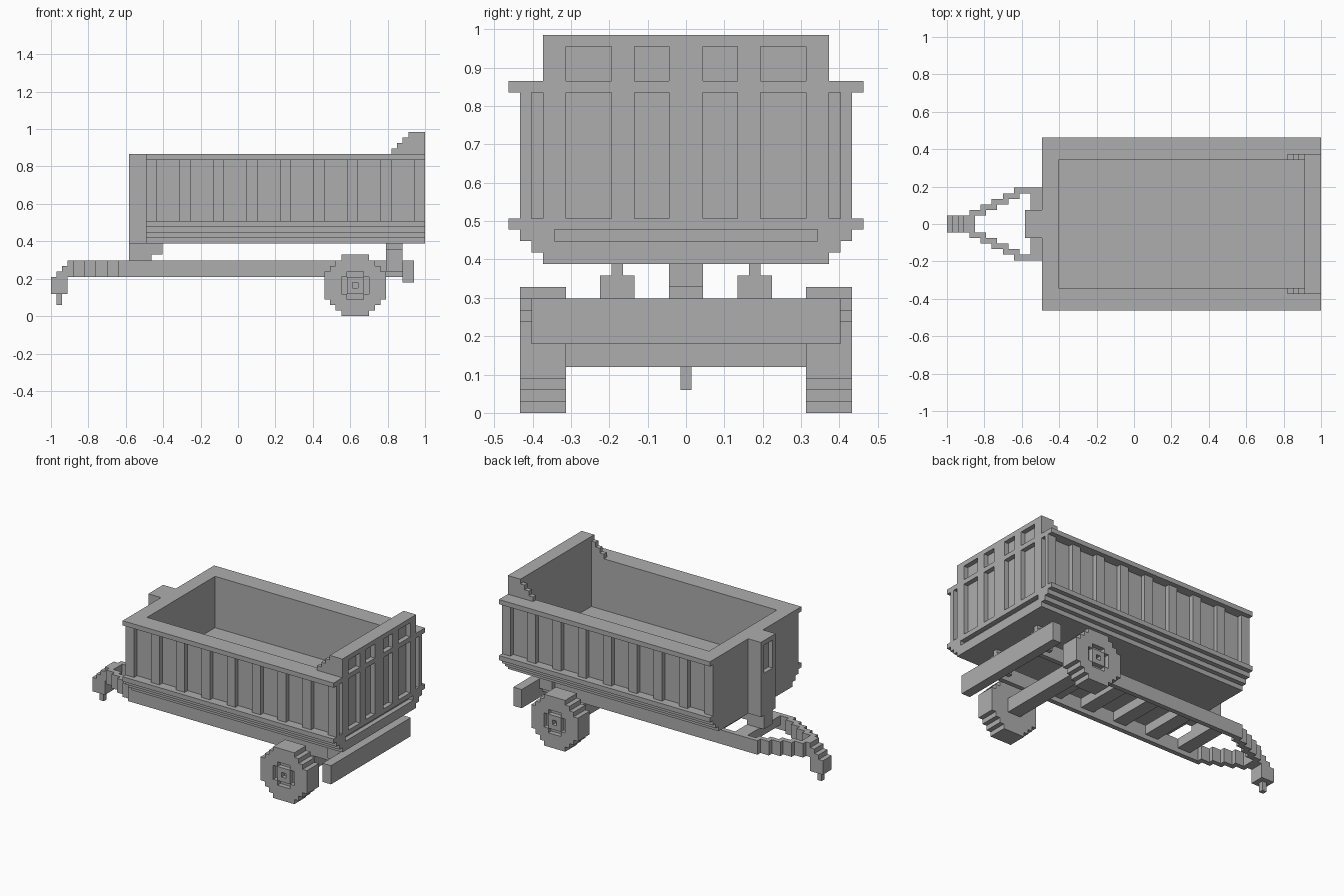
import bpy
import bmesh
from mathutils import Matrix, Vector

default_cube = bpy.data.objects.get("Cube")
if default_cube:
    bpy.data.objects.remove(default_cube, do_unlink=True)

UNIT = 2 / 67   # size of one block
HALF = 0.5      # the block grid is offset by half a block in x and y

paint = bpy.data.materials.new("plain_grey")
paint.use_nodes = True
GREY = (0.42, 0.42, 0.42, 1)
paint.diffuse_color = GREY
paint.node_tree.nodes["Principled BSDF"].inputs["Base Color"].default_value = GREY


class Part:
    """A named object made of boxes on the block grid."""

    def __init__(self, name):
        self.name = name
        self.bm = bmesh.new()

    def box(self, low, high):
        low, high = Vector(low) * UNIT, Vector(high) * UNIT
        size = Matrix.Diagonal((high - low).to_4d())
        size[3][3] = 1
        place = Matrix.Translation((low + high) / 2) @ size
        bmesh.ops.create_cube(self.bm, size=1, matrix=place)

    def beam(self, x0, x1, width, z0, z1):
        """Box centred on y = 0, reaching width on both sides."""
        y = width + HALF
        self.box((x0 + HALF, -y, z0), (x1 + HALF, y, z1))

    def pair(self, x0, x1, y0, y1, z0, z1):
        """Two boxes mirrored across y = 0."""
        a, b = y0 + HALF, y1 + HALF
        self.box((x0 + HALF, a, z0), (x1 + HALF, b, z1))
        self.box((x0 + HALF, -b, z0), (x1 + HALF, -a, z1))

    def finish(self):
        mesh = bpy.data.meshes.new(self.name)
        self.bm.to_mesh(mesh)
        self.bm.free()
        mesh.materials.append(paint)
        bpy.context.collection.objects.link(bpy.data.objects.new(self.name, mesh))


# Main levels of the body
FRONT, BACK, PANEL = -17, 33, 32
BASE, SILL, FLOOR, RIM, TOP = 13, 17, 18, 28, 29

# Stepped underside, with a long groove in its rear face
hull = Part("stepped_base")
for step in range(4):
    hull.beam(FRONT, PANEL, 12 + step, BASE + step, BASE + step + 1)
    if step != 2:
        hull.beam(PANEL, BACK, 12 + step, BASE + step, BASE + step + 1)
hull.pair(PANEL, BACK, 11, 14, 15, 16)
hull.finish()

# Load bed, walls and rim
body = Part("load_bed")
body.beam(FRONT, PANEL, 13, SILL, FLOOR)
body.pair(-14, 30, 11, 13, FLOOR, RIM)
body.beam(FRONT, -14, 13, FLOOR, RIM)
body.beam(30, PANEL, 13, FLOOR, RIM)
body.finish()

rim = Part("top_rim")
rim.pair(FRONT, BACK, 11, 15, RIM, TOP)
rim.beam(FRONT, -14, 11, RIM, TOP)
rim.beam(30, BACK, 11, RIM, TOP)
rim.finish()

ribs = Part("side_ribs")
for x in range(FRONT, BACK, 6):
    ribs.pair(x, x + 2, 13, 14, SILL, RIM)
ribs.finish()

# Rear wall: upright bars leave sunken panels between them
gate = Part("rear_wall")
gate.pair(PANEL, BACK, 13, 14, SILL, RIM)
gate.beam(30, PANEL, 12, TOP, 32)
gate.beam(30, BACK, 12, 32, 33)
for z0, z1 in ((SILL, RIM), (TOP, 32)):
    gate.beam(PANEL, BACK, 1, z0, z1)
    for y in (4, 10):
        gate.pair(PANEL, BACK, y, y + 2, z0, z1)
for step in range(3):
    gate.pair(27 + step, 30, 11, 12, TOP + step, TOP + step + 1)
gate.finish()

# Front column with a sunken window, and the post under it
column = Part("front_column")
column.beam(-19, FRONT, 2, BASE, TOP)
column.beam(-20, -19, 2, BASE, 22)
column.beam(-20, -19, 2, RIM, TOP)
column.pair(-20, -19, 1, 2, 22, RIM)
column.finish()

post = Part("front_post")
post.beam(-20, -16, 1, 10, BASE)
post.beam(-16, -14, 1, 11, BASE)
post.finish()

# Ladder frame
frame = Part("chassis_frame")
frame.pair(-22, 29, 5, 6, 7, 10)
for x in range(-19, 20, 8):
    frame.beam(x, x + 3, 5, 8, 10)
frame.finish()

pivots = Part("rear_pivots")
pivots.pair(26, 29, 4, 7, 8, 12)
pivots.pair(26, 29, 5, 6, 12, BASE)
pivots.finish()

bumper = Part("rear_bumper")
bumper.beam(29, 31, 13, 6, 10)
bumper.finish()

# Drawbar narrowing in steps to the hitch
drawbar = Part("drawbar")
for step in range(4):
    x = -24 - 2 * step
    drawbar.pair(x, x + 3, 4 - step, 5 - step, 7, 10)
drawbar.finish()

hitch = Part("hitch")
hitch.beam(-34, -31, 1, 4, 7)
for step in range(3):
    hitch.beam(-33 + step, -29, 1, 7 + step, 8 + step)
hitch.beam(-33, -32, 0, 2, 4)
hitch.finish()

# Axle and wheels
axle = Part("axle")
axle.beam(19, 22, 10, 4, 7)
axle.finish()

wheels = Part("wheels")
MID = 21 - HALF
HOLE = {3: 1, 4: 2, 5: 2, 6: 2, 7: 1}
for z in range(11):
    reach = 5.5 - max(0, abs(z - 5) - 2)
    wheels.pair(MID - reach, MID + reach, 10, 13, z, z + 1)
    hole = HOLE.get(z, -HALF) + HALF
    # outer tyre layer, open around the hub
    wheels.pair(MID - reach, MID - hole, 13, 14, z, z + 1)
    wheels.pair(MID + hole, MID + reach, 13, 14, z, z + 1)
wheels.finish()

hubs = Part("wheel_hubs")
for z in (4, 6):
    hubs.pair(19, 22, 13, 14, z, z + 1)
for x in (19, 21):
    hubs.pair(x, x + 1, 13, 14, 5, 6)
hubs.finish()
